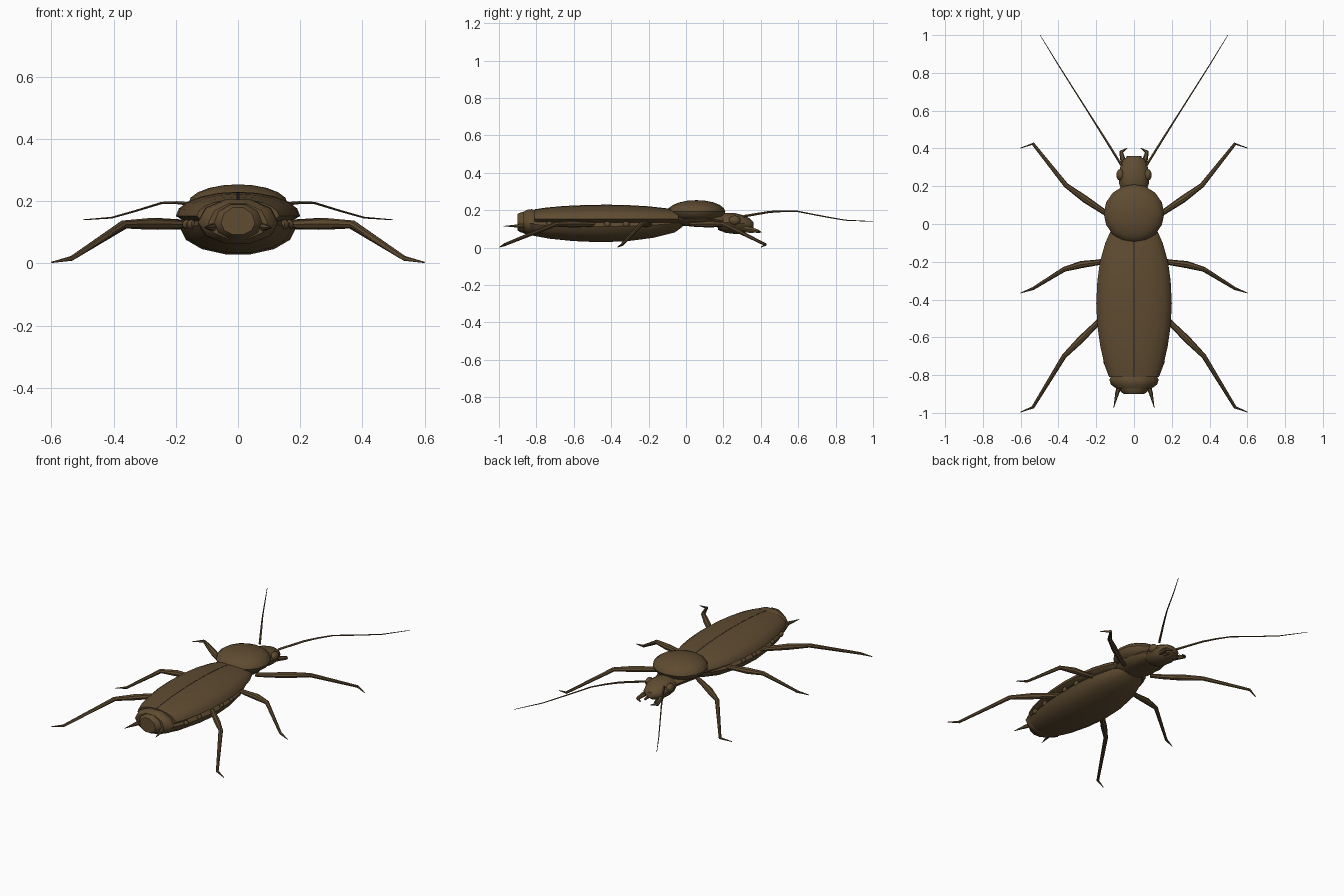
import bpy, bmesh, math
from mathutils import Vector


def material(name, rgb):
    m = bpy.data.materials.new(name)
    m.diffuse_color = (*rgb, 1)
    return m


BROWN = material("shell brown", (0.115, 0.072, 0.031))
DARK = material("seam dark brown", (0.02, 0.015, 0.01))


def finish(name, bm, mirror=False, mat=BROWN, angle=40):
    bmesh.ops.recalc_face_normals(bm, faces=bm.faces)
    me = bpy.data.meshes.new(name)
    bm.to_mesh(me)
    bm.free()
    ob = bpy.data.objects.new(name, me)
    bpy.context.collection.objects.link(ob)
    me.materials.append(mat)
    if mirror:
        ob.modifiers.new("Mirror", 'MIRROR')
    bpy.ops.object.select_all(action='DESELECT')
    ob.select_set(True)
    bpy.context.view_layer.objects.active = ob
    bpy.ops.object.shade_smooth_by_angle(angle=math.radians(angle))
    return ob


def skin(bm, rings, closed=True, caps=True):
    rings = [[bm.verts.new(p) for p in r] for r in rings]
    n = len(rings[0])
    for a, b in zip(rings, rings[1:]):
        for i in range(n if closed else n - 1):
            j = (i + 1) % n
            bm.faces.new((a[i], a[j], b[j], b[i]))
    if caps:
        bm.faces.new(rings[0])
        bm.faces.new(rings[-1])


def hull(name, sections, n=14):
    """Sections along y: (y, half width, middle z, height up, depth down)."""
    bm = bmesh.new()
    rings = []
    for y, w, z, up, down in sections:
        ring = []
        for i in range(n):
            t = 2 * math.pi * i / n
            s = math.sin(t)
            ring.append((w * math.cos(t), y, z + s * (up if s > 0 else down)))
        rings.append(ring)
    skin(bm, rings)
    return finish(name, bm)


def limb(name, points, sides=6, mirror=True):
    """Tapered tube through (x, y, z, radius) points."""
    bm = bmesh.new()
    pts = [Vector(p[:3]) for p in points]
    rings = []
    for i, p in enumerate(pts):
        d = (pts[min(i + 1, len(pts) - 1)] - pts[max(i - 1, 0)]).normalized()
        u = d.cross(Vector((0, 0, 1))).normalized()
        v = u.cross(d)
        r = points[i][3]
        rings.append([p + r * (u * math.cos(k * math.tau / sides) + v * math.sin(k * math.tau / sides))
                      for k in range(sides)])
    skin(bm, rings)
    return finish(name, bm, mirror)


def ball(name, centre, size, u=12, v=8, mirror=False):
    bm = bmesh.new()
    bmesh.ops.create_uvsphere(bm, u_segments=u, v_segments=v, radius=1)
    for vert in bm.verts:
        vert.co = Vector([c + s * k for c, s, k in zip(centre, size, vert.co)])
    return finish(name, bm, mirror)


# Abdomen underside, ending in a blunt tail
hull("abdomen", [
    (-0.02, 0.07, 0.14, 0.03, 0.03), (-0.06, 0.115, 0.13, 0.035, 0.05),
    (-0.18, 0.16, 0.12, 0.04, 0.07), (-0.32, 0.182, 0.115, 0.05, 0.083),
    (-0.46, 0.186, 0.113, 0.05, 0.086), (-0.60, 0.175, 0.115, 0.05, 0.082),
    (-0.73, 0.15, 0.118, 0.05, 0.072), (-0.82, 0.122, 0.125, 0.05, 0.062)])

# Overlapping tail segments
hull("tail_segment", [
    (-0.80, 0.118, 0.13, 0.07, 0.065), (-0.825, 0.13, 0.13, 0.08, 0.07),
    (-0.85, 0.122, 0.13, 0.076, 0.064), (-0.87, 0.095, 0.13, 0.065, 0.055)], 10)
hull("tail_tip", [
    (-0.85, 0.085, 0.13, 0.065, 0.06), (-0.885, 0.072, 0.13, 0.062, 0.05),
    (-0.90, 0.055, 0.13, 0.052, 0.04)], 10)

# Wing cases: two domed shells meeting at a narrow seam
OUTLINE = [(-0.04, 0.125, 0.200), (-0.10, 0.152, 0.210), (-0.20, 0.180, 0.221),
           (-0.30, 0.194, 0.227), (-0.42, 0.200, 0.230), (-0.54, 0.194, 0.228),
           (-0.65, 0.178, 0.223), (-0.75, 0.155, 0.214), (-0.81, 0.132, 0.205)]
bm = bmesh.new()
rows = []
for y, w, top in OUTLINE:
    row = [(0.003 + (w - 0.003) * math.sin(a), y, 0.152 + (top - 0.152) * math.cos(a))
           for a in [math.pi / 2 * k / 5 for k in range(6)]]
    rows.append(row + [(w * 0.85, y, 0.135), (0.003, y, 0.14)])
skin(bm, rows)
finish("wing_case", bm, mirror=True)

# Dark strip inside the seam
bm = bmesh.new()
skin(bm, [[(x, y, top - 0.001) for x in (-0.004, 0.004)] for y, w, top in OUTLINE],
     closed=False, caps=False)
finish("wing_seam", bm, mat=DARK)

# Thorax shield, chest, and head
ball("thorax_shield", (0, 0.055, 0.192), (0.16, 0.155, 0.062), 16, 10)
hull("chest", [(-0.06, 0.10, 0.15, 0.03, 0.03), (0.05, 0.12, 0.15, 0.03, 0.038),
               (0.16, 0.09, 0.15, 0.03, 0.04), (0.22, 0.06, 0.14, 0.03, 0.04)], 12)
hull("head", [
    (0.17, 0.06, 0.135, 0.04, 0.04), (0.21, 0.078, 0.135, 0.05, 0.055),
    (0.26, 0.083, 0.133, 0.052, 0.06), (0.30, 0.073, 0.13, 0.045, 0.055),
    (0.34, 0.058, 0.125, 0.032, 0.04), (0.36, 0.03, 0.12, 0.018, 0.02)], 12)
ball("eye", (0.072, 0.26, 0.146), (0.022, 0.032, 0.026), 10, 6, mirror=True)

# Mandibles, feelers and tail spikes
limb("mandible", [(0.05, 0.30, 0.105, 0.014), (0.06, 0.345, 0.098, 0.014),
                  (0.068, 0.382, 0.088, 0.011), (0.035, 0.402, 0.082, 0.002)])
limb("mouth_feeler", [(0.03, 0.32, 0.09, 0.010), (0.035, 0.36, 0.082, 0.006)])
limb("antenna", [(0.065, 0.31, 0.168, 0.007), (0.15, 0.447, 0.191, 0.006),
                 (0.195, 0.518, 0.195, 0.005), (0.245, 0.597, 0.194, 0.004),
                 (0.33, 0.731, 0.168, 0.0035), (0.405, 0.85, 0.147, 0.003),
                 (0.497, 1.0, 0.14, 0.0015)], 5)
limb("tail_spike", [(0.07, -0.84, 0.118, 0.014), (0.088, -0.89, 0.116, 0.011),
                    (0.108, -0.975, 0.115, 0.001)])

# Breathing bumps along the abdomen side
for i, (x, y) in enumerate([(0.176, -0.32), (0.180, -0.42), (0.165, -0.62), (0.150, -0.73)]):
    ball("side_bump_%d" % (i + 1), (x, y, 0.125), (0.014, 0.018, 0.016), 8, 5, mirror=True)

# Legs: hip, thigh, shin, foot
LEGS = {"front_leg": [(0.10, 0.03), (0.16, 0.065), (0.26, 0.132), (0.36, 0.205), (0.535, 0.425), (0.6, 0.402)],
        "middle_leg": [(0.13, -0.19), (0.19, -0.203), (0.28, -0.215), (0.37, -0.24), (0.535, -0.342), (0.6, -0.365)],
        "rear_leg": [(0.15, -0.48), (0.195, -0.525), (0.28, -0.61), (0.37, -0.70), (0.535, -0.97), (0.6, -0.996)]}
HEIGHTS = [0.125, 0.125, 0.127, 0.125, 0.016, 0.003]
RADII = [0.012, 0.015, 0.019, 0.013, 0.008, 0.002]
for name, path in LEGS.items():
    limb(name, [(x, y, z, r) for (x, y), z, r in zip(path, HEIGHTS, RADII)], 8)
